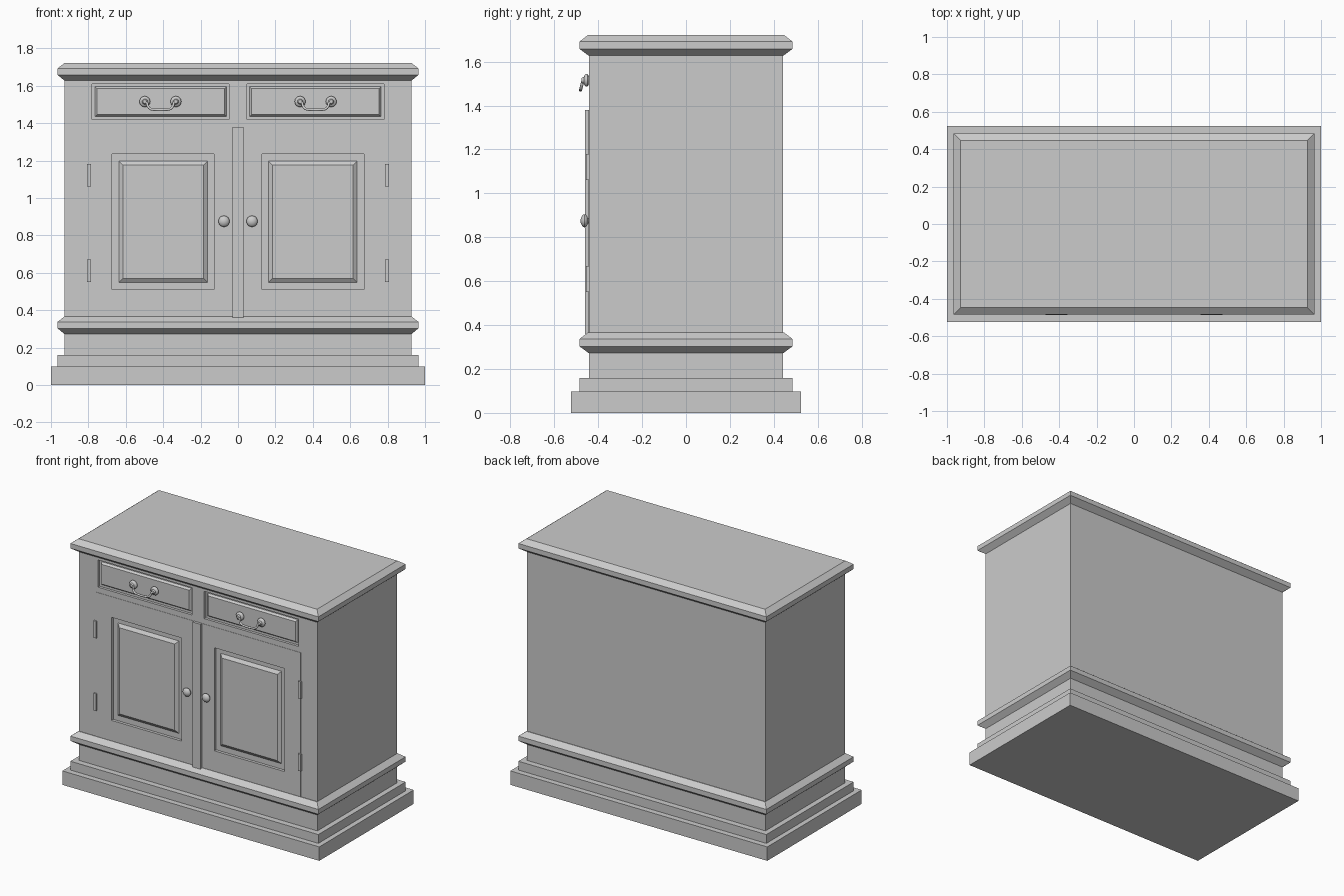
import bpy, bmesh
from math import radians

if "Cube" in bpy.data.objects:
    bpy.data.objects.remove(bpy.data.objects["Cube"])

FRONT = -0.443  # plane of the cabinet front
RECESS = 0.018


def finish(name, bm):
    bmesh.ops.recalc_face_normals(bm, faces=bm.faces)
    me = bpy.data.meshes.new(name)
    bm.to_mesh(me)
    bm.free()
    ob = bpy.data.objects.new(name, me)
    bpy.context.collection.objects.link(ob)
    return ob


def add_loft(bm, loops):
    """Skin a stack of equal-length point loops and cap both ends."""
    rings = [[bm.verts.new(p) for p in loop] for loop in loops]
    for a, b in zip(rings, rings[1:]):
        n = len(a)
        for i in range(n):
            bm.faces.new((a[i], a[(i + 1) % n], b[(i + 1) % n], b[i]))
    bm.faces.new(rings[0])
    bm.faces.new(rings[-1])


def tier(name, layers):
    """Rectangular tier from (half width, half depth, z) layers."""
    bm = bmesh.new()
    add_loft(bm, [[(-w, -d, z), (w, -d, z), (w, d, z), (-w, d, z)] for w, d, z in layers])
    return finish(name, bm)


def add_box(bm, x0, x1, y0, y1, z0, z1):
    add_loft(bm, [[(x0, y, z0), (x1, y, z0), (x1, y, z1), (x0, y, z1)] for y in (y0, y1)])


def box(name, *dims):
    bm = bmesh.new()
    add_box(bm, *dims)
    return finish(name, bm)


def raised_panel(name, x0, x1, z0, z1, bevel, height):
    """Bevelled field standing on the floor of a recess."""
    bm = bmesh.new()
    base = FRONT + RECESS
    loops = []
    for i, y in ((0, base + 0.002), (0, base), (bevel, base - height)):
        loops.append([(x0 + i, y, z0 + i), (x1 - i, y, z0 + i),
                      (x1 - i, y, z1 - i), (x0 + i, y, z1 - i)])
    add_loft(bm, loops)
    return finish(name, bm)


def smooth(ob):
    bpy.ops.object.select_all(action='DESELECT')
    ob.select_set(True)
    bpy.context.view_layer.objects.active = ob
    bpy.ops.object.shade_smooth_by_angle(angle=radians(40))


def knob(name, x, z, profile):
    """Turned knob: (radius, distance out of the front) profile spun about y."""
    bm = bmesh.new()
    vs = [bm.verts.new((x + r, FRONT - d, z)) for r, d in profile]
    es = [bm.edges.new(p) for p in zip(vs, vs[1:])]
    bmesh.ops.spin(bm, geom=vs + es, cent=(x, 0, z), axis=(0, 1, 0),
                   angle=radians(360), steps=24)
    bmesh.ops.remove_doubles(bm, verts=bm.verts, dist=0.0002)
    smooth(finish(name, bm))


# Stepped plinth, carcass and mouldings
W, D = 0.928, -FRONT
tier("plinth", [(1.0, 0.525, 0), (1.0, 0.525, 0.098)])
tier("plinth_step", [(0.965, 0.485, 0.098), (0.965, 0.485, 0.16)])
body = tier("carcass", [(W, D, 0.16), (W, D, 1.65)])
for name, z in (("lower_moulding", 0.272), ("top_board", 1.627)):
    tier(name, [(W, D, z), (0.965, 0.485, z + 0.031),
                (0.965, 0.485, z + 0.065), (W, D + 0.004, z + 0.094)])

# Recesses for drawers and door panels, cut from carcass and doors
cut = bmesh.new()
for s in (-1, 1):
    for a, b, z0, z1 in ((0.047, 0.78, 1.418, 1.61), (0.127, 0.673, 0.51, 1.235)):
        add_box(cut, *sorted((s * a, s * b)), FRONT - 0.05, FRONT + RECESS, z0, z1)
cutter = finish("recess_cutter", cut)
cutter.hide_render = True
cutter.hide_viewport = True

carved = [body]
for side, s in (("left", -1), ("right", 1)):
    def span(a, b):
        return sorted((s * a, s * b))

    # Doors and drawers
    carved.append(box(side + "_door", *span(0.02, 0.80), FRONT - 0.002, FRONT + 0.01, 0.36, 1.38))
    raised_panel(side + "_door_panel", *span(0.162, 0.637), 0.548, 1.198, 0.022, 0.016)
    raised_panel(side + "_drawer_panel", *span(0.062, 0.765), 1.434, 1.595, 0.011, 0.014)

    # Hinges
    for label, z in (("upper", 1.12), ("lower", 0.61)):
        box(f"{side}_{label}_hinge", *span(0.785, 0.807), FRONT - 0.012, FRONT + 0.01,
            z - 0.06, z + 0.06)

    # Door knob
    knob(side + "_door_knob", s * 0.075, 0.875,
         [(0, 0.038), (0.012, 0.036), (0.022, 0.031), (0.028, 0.025), (0.030, 0.019),
          (0.027, 0.012), (0.018, 0.006), (0.012, 0.004), (0.012, -0.005)])

    # Drawer pull: two rosettes and a hanging bail
    cx, cz = s * 0.415, 1.515
    for label, t in (("left", -1), ("right", 1)):
        knob(f"{side}_pull_{label}_rosette", cx + t * 0.083, cz,
             [(0, 0.034), (0.010, 0.032), (0.014, 0.027), (0.015, 0.022), (0.024, 0.019),
              (0.029, 0.012), (0.029, 0.006), (0.020, 0), (0.012, -0.006), (0.012, -0.015)])
    cu = bpy.data.curves.new(side + "_pull_bail", 'CURVE')
    cu.dimensions = '3D'
    cu.bevel_depth = 0.007
    cu.bevel_resolution = 2
    cu.use_fill_caps = True
    half = [(0.083, 0.022, 0), (0.072, 0.028, -0.008), (0.068, 0.032, -0.022),
            (0.055, 0.036, -0.038), (0.028, 0.037, -0.043)]
    pts = [(-x, d, z) for x, d, z in half] + half[::-1]
    sp = cu.splines.new('BEZIER')
    sp.bezier_points.add(len(pts) - 1)
    sp.resolution_u = 4
    for p, (x, d, z) in zip(sp.bezier_points, pts):
        p.co = (cx + x, FRONT - d, cz + z)
        p.handle_left_type = p.handle_right_type = 'AUTO'
    bpy.context.collection.objects.link(bpy.data.objects.new(side + "_pull_bail", cu))

for ob in carved:
    mod = ob.modifiers.new("recesses", 'BOOLEAN')
    mod.operation = 'DIFFERENCE'
    mod.solver = 'EXACT'
    mod.object = cutter

# Centre strip between the doors
box("centre_strip", -0.03, 0.03, FRONT - 0.018, FRONT + 0.01, 0.36, 1.38)
